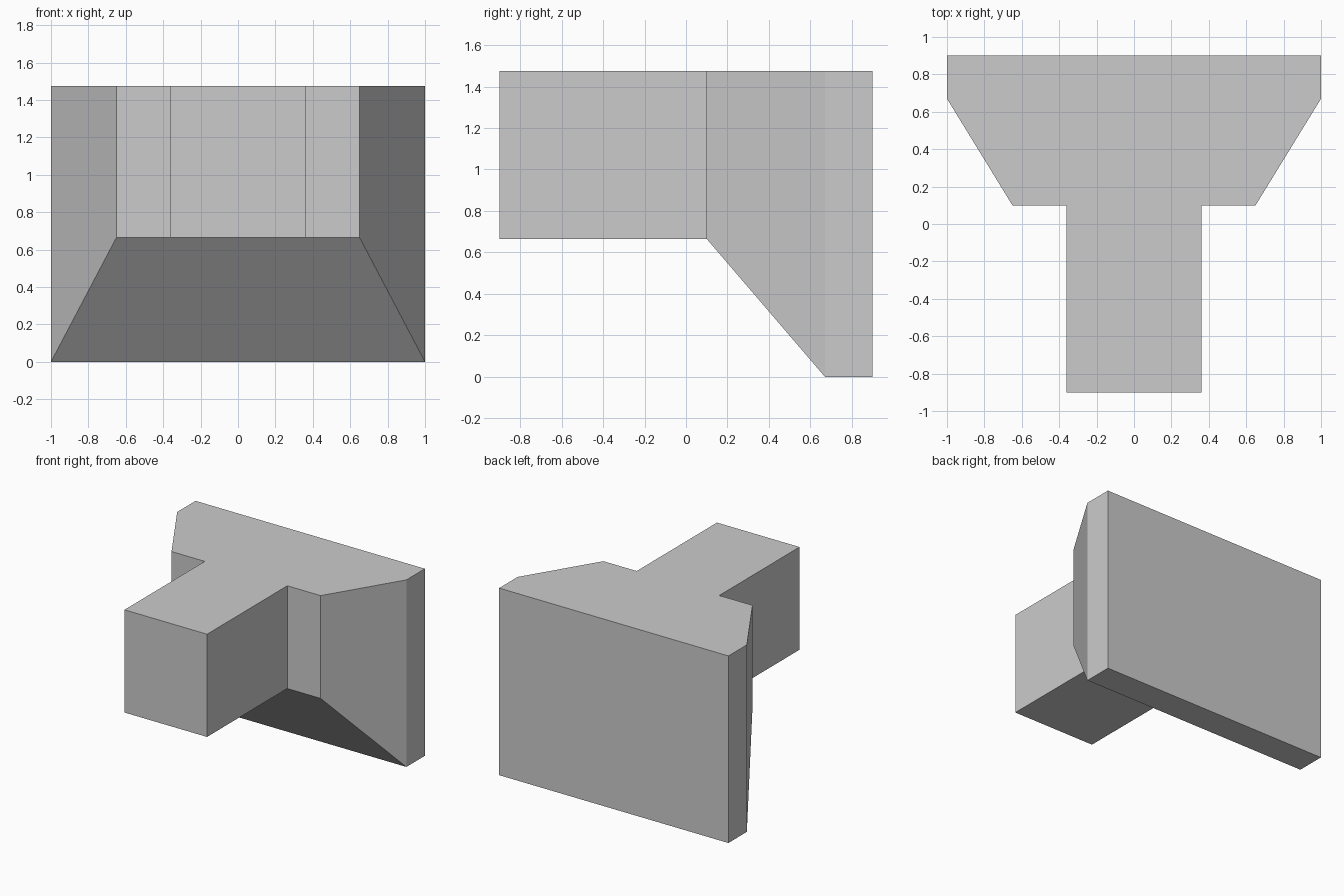
import bpy, bmesh

if "Cube" in bpy.data.objects:
    bpy.data.objects.remove(bpy.data.objects["Cube"])

TOP = 1.475


def loft(name, sections):
    """Skin rectangles (y, half_width, bottom) that share one flat top."""
    bm = bmesh.new()
    rings = [[bm.verts.new(p) for p in ((-w, y, b), (w, y, b), (w, y, TOP), (-w, y, TOP))]
             for y, w, b in sections]
    for a, c in zip(rings, rings[1:]):
        for i in range(4):
            j = (i + 1) % 4
            bm.faces.new((a[i], a[j], c[j], c[i]))
    bm.faces.new(rings[0])
    bm.faces.new(rings[-1])
    bmesh.ops.recalc_face_normals(bm, faces=bm.faces)
    mesh = bpy.data.meshes.new(name)
    bm.to_mesh(mesh)
    bm.free()
    obj = bpy.data.objects.new(name, mesh)
    bpy.context.collection.objects.link(obj)
    return obj


# Wide plate at the back, tapering forward on the sides and underside
loft("tapered_head", [(0.10, 0.65, 0.665), (0.67, 1.0, 0.0), (0.90, 1.0, 0.0)])

# Square stem projecting to the front, flush with the top
loft("stem", [(-0.90, 0.36, 0.665), (0.10, 0.36, 0.665)])
